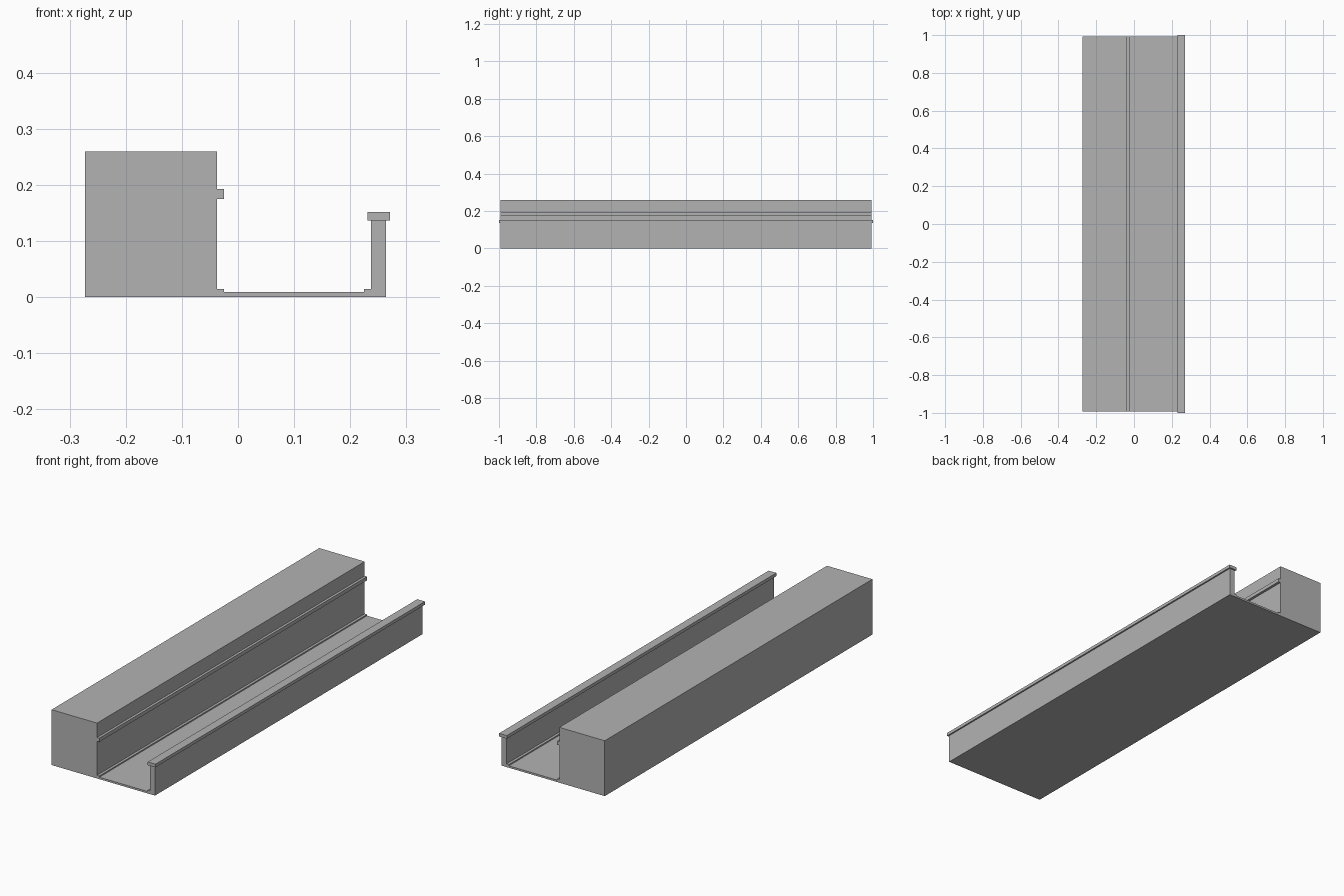
import bpy
import bmesh

if "Cube" in bpy.data.objects:
    bpy.data.objects.remove(bpy.data.objects["Cube"])

grey = bpy.data.materials.new("concrete_grey")
grey.diffuse_color = (0.45, 0.45, 0.45, 1)
grey.use_nodes = True
grey.node_tree.nodes["Principled BSDF"].inputs["Base Color"].default_value = grey.diffuse_color


def extrude_profile(name, points, half_length):
    """Sweep a closed x-z profile along y, centred on y = 0."""
    bm = bmesh.new()
    face = bm.faces.new([bm.verts.new((x, -half_length, z)) for x, z in points])
    swept = bmesh.ops.extrude_face_region(bm, geom=[face])["geom"]
    verts = [g for g in swept if isinstance(g, bmesh.types.BMVert)]
    bmesh.ops.translate(bm, verts=verts, vec=(0, 2 * half_length, 0))
    bmesh.ops.recalc_face_normals(bm, faces=bm.faces[:])
    mesh = bpy.data.meshes.new(name)
    bm.to_mesh(mesh)
    bm.free()
    mesh.materials.append(grey)
    obj = bpy.data.objects.new(name, mesh)
    bpy.context.collection.objects.link(obj)
    return obj


# Tall block with side ledge, thin channel floor with corner steps, low wall
extrude_profile("block_and_channel", [
    (-0.273, 0), (0.264, 0), (0.264, 0.137), (0.237, 0.137),
    (0.237, 0.015), (0.225, 0.015), (0.225, 0.009),
    (-0.025, 0.009), (-0.025, 0.015), (-0.037, 0.015),
    (-0.037, 0.175), (-0.025, 0.175), (-0.025, 0.1925), (-0.037, 0.1925),
    (-0.037, 0.26), (-0.273, 0.26),
], 0.993)

# Overhanging cap on the low wall
extrude_profile("wall_cap", [
    (0.231, 0.137), (0.271, 0.137), (0.271, 0.152), (0.231, 0.152),
], 1.0)
